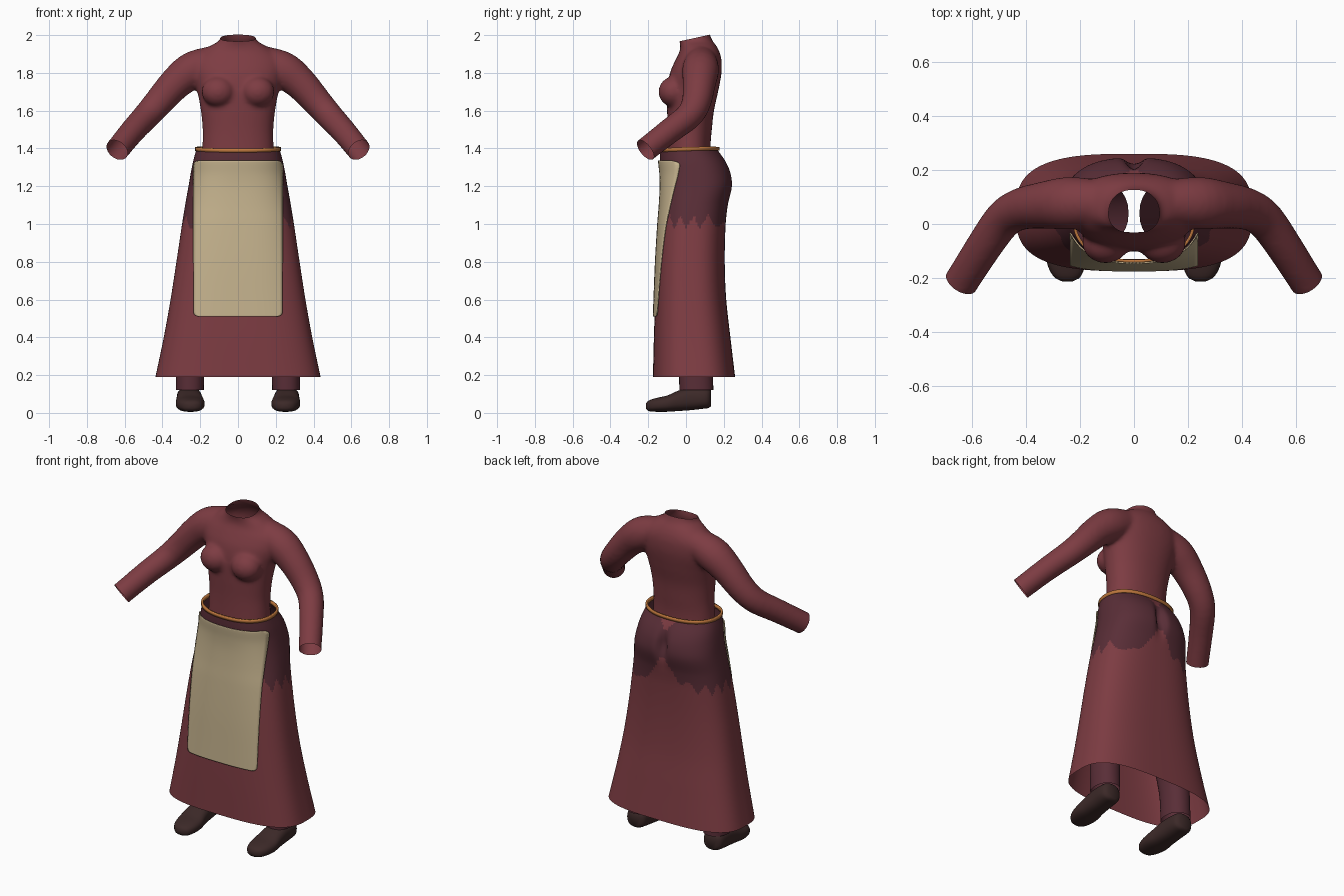
import bpy, bmesh, math
from mathutils import Vector

if "Cube" in bpy.data.objects:
    bpy.data.objects.remove(bpy.data.objects["Cube"])


def material(name, rgb):
    m = bpy.data.materials.new(name)
    m.diffuse_color = (*rgb, 1)
    m.use_nodes = True
    m.node_tree.nodes["Principled BSDF"].inputs["Base Color"].default_value = m.diffuse_color
    return m


RED = material("dark red cloth", (0.205, 0.045, 0.055))
PLUM = material("plum cloth", (0.1, 0.027, 0.038))
CREAM = material("cream linen", (0.56, 0.45, 0.27))
ORANGE = material("orange belt", (0.5, 0.18, 0.045))
BROWN = material("dark brown leather", (0.045, 0.022, 0.021))


def spline(table, key):
    """Smooth lookup in rows of (key, values...)."""
    keys = [r[0] for r in table]
    i = 0
    while i < len(table) - 2 and key > keys[i + 1]:
        i += 1
    h = keys[i + 1] - keys[i]
    t = min(max((key - keys[i]) / h, 0), 1)

    def slope(j, c):
        a, b = max(j - 1, 0), min(j + 1, len(table) - 1)
        return (table[b][c] - table[a][c]) / (keys[b] - keys[a])
    return [(2*t**3 - 3*t*t + 1) * table[i][c] + (t**3 - 2*t*t + t) * h * slope(i, c)
            + (3*t*t - 2*t**3) * table[i + 1][c] + (t**3 - t*t) * h * slope(i + 1, c)
            for c in range(1, len(table[0]))]


def make(name, bm, *mats):
    bmesh.ops.recalc_face_normals(bm, faces=bm.faces)
    me = bpy.data.meshes.new(name)
    bm.to_mesh(me)
    bm.free()
    for m in mats:
        me.materials.append(m)
    for p in me.polygons:
        p.use_smooth = True
    ob = bpy.data.objects.new(name, me)
    bpy.context.collection.objects.link(ob)
    return ob


def loft(bm, rings, caps=True):
    rows = [[bm.verts.new(p) for p in ring] for ring in rings]
    n = len(rows[0])
    for a, b in zip(rows, rows[1:]):
        for i in range(n):
            bm.faces.new((a[i], a[(i + 1) % n], b[(i + 1) % n], b[i]))
    if caps:
        bm.faces.new(rows[0])
        bm.faces.new(rows[-1])


def oval(z, a, front, back, n=2.0, count=48, cx=0):
    """Horizontal superellipse ring."""
    pts = []
    for i in range(count):
        c, s = math.cos(math.tau * i / count), math.sin(math.tau * i / count)
        x = a * math.copysign(abs(c) ** (2 / n), c)
        y = (front + back) / 2 + (back - front) / 2 * math.copysign(abs(s) ** (2 / n), s)
        pts.append(Vector((cx + x, y, z)))
    return pts


def steps(a, b, n):
    return [a + (b - a) * i / n for i in range(n + 1)]


def tube(bm, path, count=24, samples=24):
    """Round tube through (x, y, z, radius) points."""
    table = [(i, *p) for i, p in enumerate(path)]
    pts = [spline(table, k) for k in steps(0, len(path) - 1, samples)]
    rings = []
    for i, p in enumerate(pts):
        d = Vector(pts[min(i + 1, samples)][:3]) - Vector(pts[max(i - 1, 0)][:3])
        u = d.cross(Vector((0.5, 0.8, 0))).normalized()
        v = d.cross(u).normalized()
        rings.append([Vector(p[:3]) + p[3] * (u * math.cos(t) + v * math.sin(t))
                      for t in (math.tau * j / count for j in range(count))])
    loft(bm, rings)


# Bodice: torso, bust and sleeves fused into one skin
TORSO = [(1.32, .192, -.10, .13), (1.42, .188, -.097, .13), (1.5, .187, -.097, .137),
         (1.6, .197, -.10, .148), (1.7, .215, -.10, .17), (1.8, .24, -.085, .188),
         (1.87, .235, -.055, .188), (1.91, .195, -.035, .178), (1.945, .145, -.03, .16),
         (1.97, .098, -.036, .14), (2.04, .09, -.042, .115)]
bm = bmesh.new()
loft(bm, [oval(z, *spline(TORSO, z), 2.2) for z in steps(1.32, 2.04, 40)])
for s in (-1, 1):
    tube(bm, [(s * x, y, z, r) for x, y, z, r in (
        (.13, .08, 1.86, .085), (.24, .077, 1.815, .098), (.33, .07, 1.745, .088),
        (.42, .055, 1.645, .078), (.485, .015, 1.572, .072), (.56, -.09, 1.49, .067),
        (.64, -.215, 1.392, .064), (.69, -.29, 1.33, .064))])
    b = bmesh.ops.create_uvsphere(bm, u_segments=24, v_segments=16, radius=1)
    for v in b["verts"]:
        v.co = Vector((s * .105 + v.co.x * .088, -.068 + v.co.y * .078, 1.70 + v.co.z * .08))
blank = make("bodice_blank", bm)
rm = blank.modifiers.new("fuse", 'REMESH')
rm.mode, rm.voxel_size = 'VOXEL', 0.011
sm = blank.modifiers.new("soften", 'SMOOTH')
sm.factor, sm.iterations = 0.5, 10
dg = bpy.context.evaluated_depsgraph_get()
bm = bmesh.new()
bm.from_mesh(blank.evaluated_get(dg).to_mesh())
bpy.data.objects.remove(blank)
# Open the collar, both cuffs and the waist
for co, no in (((0, -.03, 1.968), (0, -.22, 1)),
               ((.64, -.215, 1.392), (.08, -.125, -.10)),
               ((-.64, -.215, 1.392), (-.08, -.125, -.10))):
    bmesh.ops.bisect_plane(bm, geom=bm.verts[:] + bm.edges[:] + bm.faces[:],
                           plane_co=co, plane_no=Vector(no).normalized(), clear_outer=True)
low = [f for f in bm.faces if f.calc_center_median().z < 1.34 and abs(f.calc_center_median().x) < .3]
bmesh.ops.delete(bm, geom=low, context='FACES')
make("bodice", bm, RED)

# Skirt, with plum trousers showing over the hips
SKIRT = [(.19, .437, -.175, .26, 3.0), (.4, .393, -.17, .235, 2.9), (.6, .357, -.163, .213, 2.8),
         (.8, .326, -.155, .205, 2.7), (1.0, .296, -.143, .21, 2.6), (1.1, .28, -.135, .222, 2.5),
         (1.2, .262, -.13, .245, 2.5), (1.27, .25, -.132, .238, 2.4), (1.33, .238, -.138, .212, 2.4),
         (1.39, .222, -.138, .17, 2.3)]


def skirt_ring(z):
    ring = oval(z, *spline(SKIRT, z), count=144)
    for p in ring:
        if p.y > .05:  # cleft at the back
            p.y -= .045 * math.exp(-(p.x / .028) ** 2 - ((z - 1.24) / .08) ** 2)
    return ring


def hip_edge(x, y):
    """Height of the ragged line between skirt and trousers."""
    if y > .12:
        k = min(abs(x) / .27, 1)
        base = 1.19 - .13 * min(k * 2.5, 1) - .05 * k
    else:
        base = 1.01
    saw = abs((y * 14 + x * 5) % 1 - .5) * 2
    return base + .075 * (saw - .5) * min(abs(x) / .2, 1)


bm = bmesh.new()
loft(bm, [skirt_ring(z) for z in steps(.19, 1.39, 110)], caps=False)
for f in bm.faces:
    c = f.calc_center_median()
    notch = c.y > .1 and abs(c.x) < (c.z - 1.33) * .9
    f.material_index = int(c.z > hip_edge(c.x, c.y) and not notch)
make("skirt", bm, RED, PLUM)

# Belt: a thin band, a little higher at the back
bm = bmesh.new()
profile = ((-.006, -.010), (.005, -.010), (.005, .010), (-.006, .010), (-.006, -.010))
rings = []
for off, dz in profile:
    ring = oval(1.393 + dz, .222 + off, -.138 - off, .172 + off, 2.3, 72)
    for p in ring:
        p.z += .03 * p.y + .08 * p.x * p.x
    rings.append(ring)
loft(bm, rings, caps=False)
bmesh.ops.remove_doubles(bm, verts=bm.verts, dist=1e-5)
belt = make("belt", bm, ORANGE)

# Apron: panel with rounded corners draped over the skirt front
bm = bmesh.new()
W, Z0, Z1, R = .236, .51, 1.335, .025
grid = []
for z in [Z0, Z0 + .006, Z0 + .014] + steps(Z0 + R, Z1 - R, 40) + [Z1 - .014, Z1 - .006, Z1]:
    d = max(Z0 + R - z, z - (Z1 - R), 0)
    w = W - R + math.sqrt(max(R * R - d * d, 0))
    a, front, back, n = spline(SKIRT, z)
    row = []
    for x in steps(-w, w, 32):
        k = max(1 - min(abs(x) / (a + .006), 1) ** n, 0) ** (1 / n)
        row.append(bm.verts.new((x, (front + back) / 2 - ((back - front) / 2 + .007) * k, z)))
    grid.append(row)
for a, b in zip(grid, grid[1:]):
    for i in range(32):
        bm.faces.new((a[i], a[i + 1], b[i + 1], b[i]))
apron = make("apron", bm, CREAM)
th = apron.modifiers.new("thickness", 'SOLIDIFY')
th.thickness, th.offset = .005, 0

# Trouser legs and shoes
LEG = [(.12, .255, .074, -.035, .145), (.3, .25, .076, -.04, .14),
       (.6, .2, .09, -.06, .14), (.95, .14, .12, -.08, .16)]
SHOE = [(-.213, .247, .018, .022, .05), (-.2, .247, .045, .01, .064), (-.16, .25, .067, .006, .078),
        (-.1, .253, .076, .006, .092), (-.04, .256, .07, .01, .118), (.02, .258, .066, .014, .135),
        (.09, .26, .064, .022, .135), (.12, .26, .055, .026, .13), (.132, .26, .035, .035, .12)]
for side, s in (("left", 1), ("right", -1)):
    bm = bmesh.new()
    rings = []
    for z in steps(.12, .95, 20):
        cx, a, front, back = spline(LEG, z)
        rings.append(oval(z, a, front, back, 2.2, 28, s * cx))
    loft(bm, rings, caps=False)
    make(side + "_trouser_leg", bm, PLUM)
    bm = bmesh.new()
    rings = []
    for y in steps(-.213, .132, 30):
        cx, a, lo, hi = spline(SHOE, y)
        rings.append([Vector((p.x, y, p.y)) for p in oval(0, a, lo, hi, 2.5, 28, s * cx)])
    loft(bm, rings)
    make(side + "_shoe", bm, BROWN)
